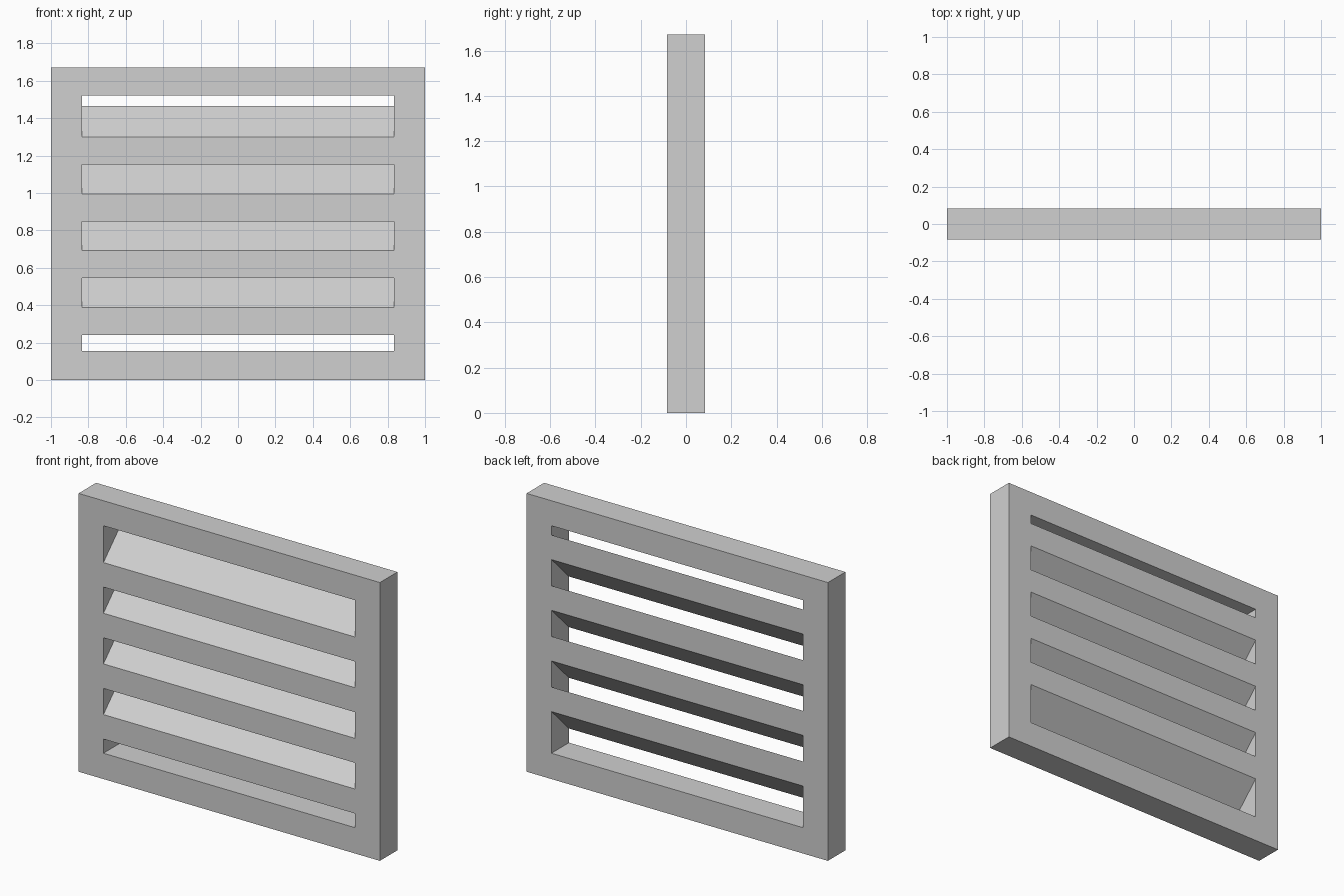
import bpy
import bmesh

cube = bpy.data.objects.get("Cube")
if cube:
    bpy.data.objects.remove(cube, do_unlink=True)

# Main dimensions
HALF_W, HALF_D, HEIGHT = 1.0, 0.083, 1.67
OPEN_X, OPEN_LOW, OPEN_TOP = 0.835, 0.155, 1.52
FIRST, PITCH, SLAT, RISE = 0.24, 0.304, 0.147, 0.165
SLATS = 4

grey = bpy.data.materials.new("light grey")
grey.use_nodes = True
colour = (0.63, 0.63, 0.63, 1)
grey.diffuse_color = colour
grey.node_tree.nodes["Principled BSDF"].inputs["Base Color"].default_value = colour


def prism(name, profile, half_x):
    """Extrude a (y, z) profile along x."""
    bm = bmesh.new()
    face = bm.faces.new([bm.verts.new((-half_x, y, z)) for y, z in profile])
    grown = bmesh.ops.extrude_face_region(bm, geom=[face])
    moved = [v for v in grown["geom"] if isinstance(v, bmesh.types.BMVert)]
    bmesh.ops.translate(bm, verts=moved, vec=(2 * half_x, 0, 0))
    bmesh.ops.recalc_face_normals(bm, faces=bm.faces)
    mesh = bpy.data.meshes.new(name)
    bm.to_mesh(mesh)
    bm.free()
    mesh.materials.append(grey)
    obj = bpy.data.objects.new(name, mesh)
    bpy.context.collection.objects.link(obj)
    return obj


def slope(front_z, y):
    """Height at depth y of a slat surface starting at front_z."""
    return front_z + RISE * (y + HALF_D) / (2 * HALF_D)


# Solid panel that becomes the frame with its slats
d = HALF_D
panel = prism("louvred_panel", [(-d, 0), (d, 0), (d, HEIGHT), (-d, HEIGHT)], HALF_W)

# Slanted air slots between the slats, level at the frame's sill and head
e = HALF_D + 0.05
cutters = []
for i in range(SLATS + 1):
    top = FIRST + i * PITCH
    low = top - PITCH + SLAT
    low_pts = [(y, OPEN_LOW if i == 0 else slope(low, y)) for y in (-e, e)]
    top_pts = [(y, OPEN_TOP if i == SLATS else slope(top, y)) for y in (e, -e)]
    cutter = prism("slot_cutter", low_pts + top_pts, OPEN_X)
    cutter.hide_render = True
    cutters.append(cutter)
    cut = panel.modifiers.new("slot", "BOOLEAN")
    cut.operation = "DIFFERENCE"
    cut.solver = "EXACT"
    cut.object = cutter

# Bake the cuts and drop the cutters
bpy.context.view_layer.update()
evaluated = panel.evaluated_get(bpy.context.evaluated_depsgraph_get())
baked = bpy.data.meshes.new_from_object(evaluated)
panel.modifiers.clear()
panel.data = baked
for cutter in cutters:
    bpy.data.objects.remove(cutter, do_unlink=True)
